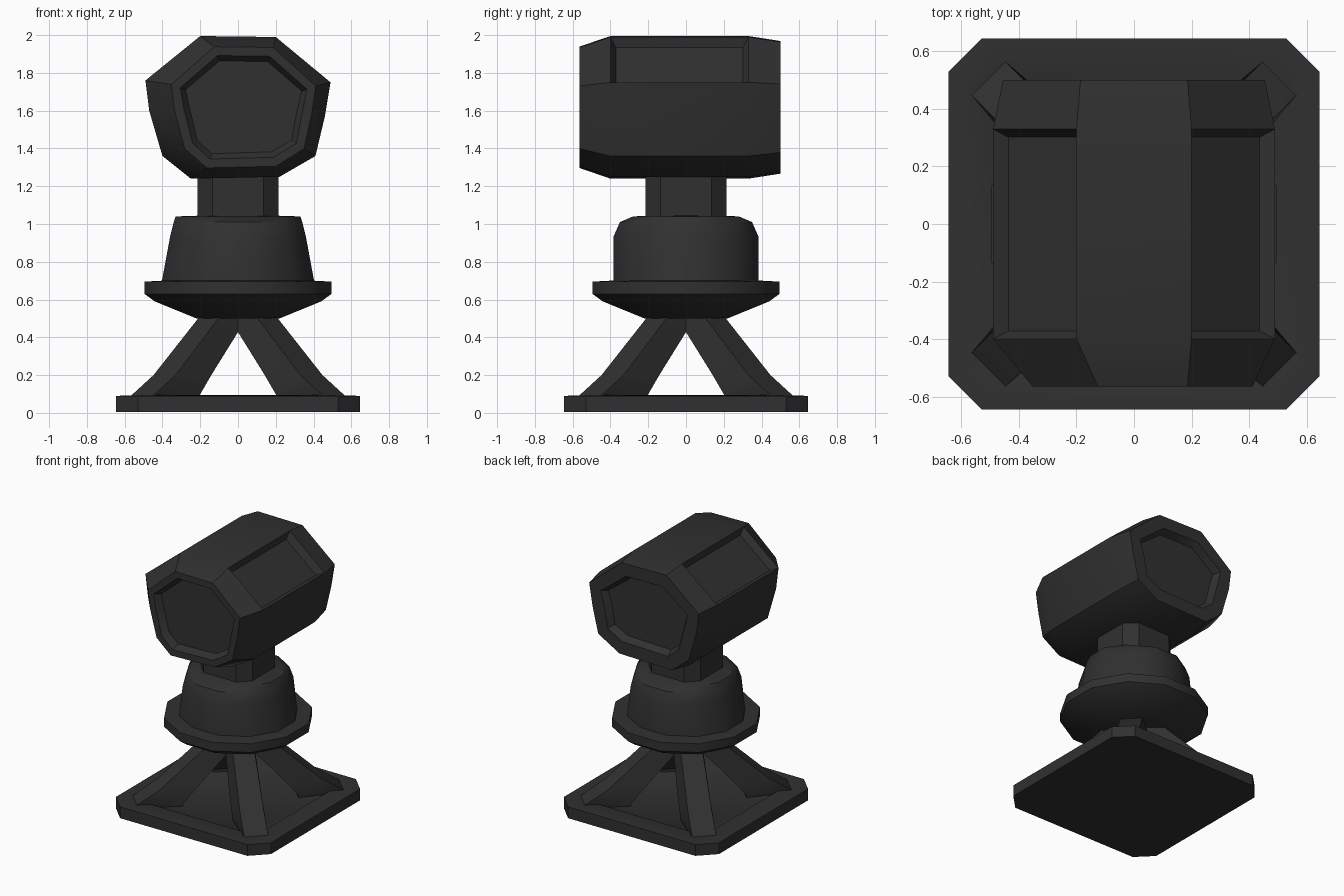
import bpy, bmesh, math
from mathutils import Vector

if "Cube" in bpy.data.objects:
    bpy.data.objects.remove(bpy.data.objects["Cube"])

metal = bpy.data.materials.new("dark grey metal")
metal.diffuse_color = (0.03, 0.03, 0.03, 1)
metal.use_nodes = True
metal.node_tree.nodes["Principled BSDF"].inputs["Base Color"].default_value = metal.diffuse_color


def loft(rings):
    """Skin a closed solid through rings of equal point count."""
    bm = bmesh.new()
    vs = [[bm.verts.new(p) for p in r] for r in rings]
    n = len(vs[0])
    for a, b in zip(vs, vs[1:]):
        for i in range(n):
            j = (i + 1) % n
            bm.faces.new((a[i], a[j], b[j], b[i]))
    bm.faces.new(vs[0][::-1])
    bm.faces.new(vs[-1])
    bmesh.ops.recalc_face_normals(bm, faces=bm.faces[:])
    return bm


def finish(name, bm):
    me = bpy.data.meshes.new(name)
    bm.to_mesh(me)
    bm.free()
    me.materials.append(metal)
    ob = bpy.data.objects.new(name, me)
    bpy.context.collection.objects.link(ob)
    bpy.ops.object.select_all(action='DESELECT')
    ob.select_set(True)
    bpy.context.view_layer.objects.active = ob
    bpy.ops.object.shade_smooth_by_angle(angle=math.radians(35))
    return ob


def turned(name, profile, sides):
    """Faceted turned part from (x radius, y radius, height), flats facing the axes."""
    k = 1 / math.cos(math.pi / sides)
    ang = [2 * math.pi * (i + 0.5) / sides for i in range(sides)]
    return finish(name, loft([[(rx * k * math.cos(a), ry * k * math.sin(a), z)
                               for a in ang] for rx, ry, z in profile]))


def clipped_square(s, c, z):
    return [(s, -c, z), (s, c, z), (c, s, z), (-c, s, z),
            (-s, c, z), (-s, -c, z), (-c, -s, z), (c, -s, z)]


# Square base plate with clipped corners and a slightly sunken floor
finish("base_plate", loft([clipped_square(0.645, 0.53, 0.005), clipped_square(0.645, 0.53, 0.09),
                           clipped_square(0.50, 0.43, 0.095), clipped_square(0.47, 0.40, 0.07)]))

# Four diagonal legs: (inner reach, outer reach, half width, height)
leg_sections = [(0.40, 0.74, 0.10, 0.06), (0.40, 0.72, 0.11, 0.09),
                (0.31, 0.55, 0.11, 0.20), (0.01, 0.19, 0.10, 0.53)]
for i, name in enumerate(("back_right_leg", "back_left_leg", "front_left_leg", "front_right_leg")):
    a = math.radians(45 + 90 * i)
    out, side = Vector((math.cos(a), math.sin(a), 0)), Vector((-math.sin(a), math.cos(a), 0))
    rings = []
    for ri, ro, w, z in leg_sections:
        up = Vector((0, 0, z))
        rings.append([out * ri - side * w + up, out * ro - side * w * 0.75 + up,
                      out * ro + side * w * 0.75 + up, out * ri + side * w + up])
    finish(name, loft(rings))

# Flared collar, tapered body and squared neck
turned("collar", [(r, r, z) for r, z in ((0.22, 0.50), (0.44, 0.59), (0.495, 0.63),
                                         (0.495, 0.695), (0.40, 0.70))], 12)
turned("body", [(0.41, 0.385, 0.66), (0.36, 0.385, 0.93), (0.34, 0.35, 1.01),
                (0.33, 0.28, 1.04), (0.18, 0.18, 1.045)], 12)
finish("neck", loft([clipped_square(0.215, 0.135, 1.02), clipped_square(0.215, 0.135, 1.32)]))

# Barrel head lying along y
section = [(-0.20, 1.995), (0.20, 1.99), (0.49, 1.75), (0.46, 1.57), (0.41, 1.36),
           (0.22, 1.25), (-0.25, 1.24), (-0.40, 1.36), (-0.47, 1.60), (-0.49, 1.76)]


def head_ring(y, sx, sz, dx=0.0):
    return [(x * sx + dx, y, 1.62 + (z - 1.62) * sz) for x, z in section]


bm = loft([head_ring(-0.565, 0.78, 0.85, 0.03), head_ring(-0.40, 1.0, 1.0),
           head_ring(0.33, 1.0, 1.0), head_ring(0.50, 0.93, 0.93)])
# Dished ends with a raised rim
bm.normal_update()
for f in [f for f in bm.faces if abs(f.normal.y) > 0.95]:
    rim = 0.05 if f.normal.y < 0 else 0.10
    bmesh.ops.inset_region(bm, faces=[f], thickness=rim, depth=0)
    bmesh.ops.inset_region(bm, faces=[f], thickness=0.03, depth=-0.05)
# Long hollows along the sloping upper sides
bm.normal_update()
for f in [f for f in bm.faces if abs(f.normal.y) < 0.1 and f.normal.z > 0.4
          and abs(f.normal.x) > 0.4 and f.calc_area() > 0.15]:
    bmesh.ops.inset_region(bm, faces=[f], thickness=0.04, depth=-0.05)
finish("head", bm)
